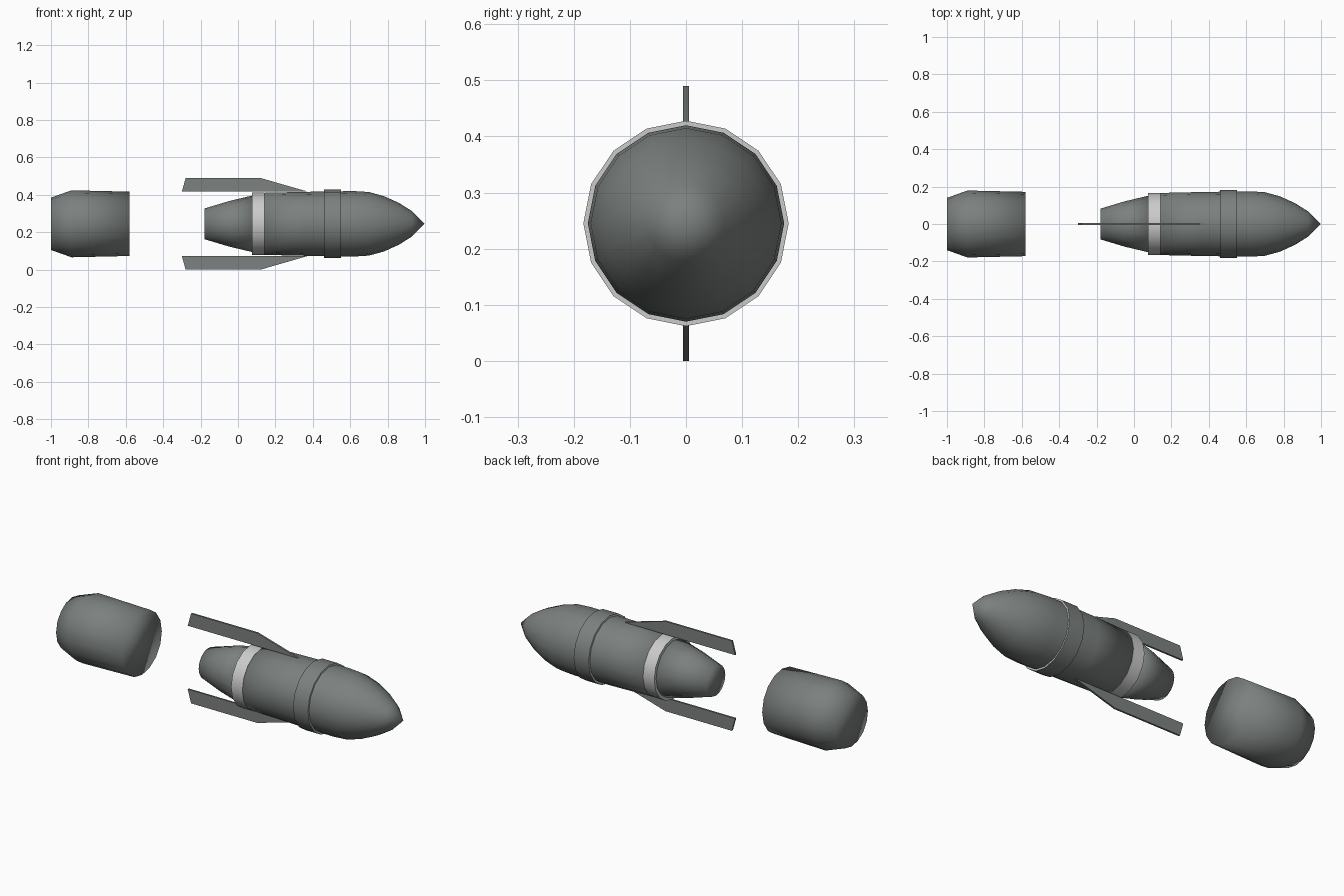
import bpy, bmesh, math

cube = bpy.data.objects.get("Cube")
if cube:
    bpy.data.objects.remove(cube, do_unlink=True)

AXIS_Z = 0.245
SIDES = 16


def material(name, color):
    m = bpy.data.materials.new(name)
    m.use_nodes = True
    m.diffuse_color = color
    bsdf = next(n for n in m.node_tree.nodes if n.type == "BSDF_PRINCIPLED")
    bsdf.inputs["Base Color"].default_value = color
    return m


steel = material("dark_steel", (0.2, 0.22, 0.213, 1))
pale = material("pale_grey", (0.6, 0.6, 0.6, 1))


def finish(name, bm, mats, angle):
    bmesh.ops.recalc_face_normals(bm, faces=bm.faces)
    mesh = bpy.data.meshes.new(name)
    bm.to_mesh(mesh)
    bm.free()
    for m in mats:
        mesh.materials.append(m)
    ob = bpy.data.objects.new(name, mesh)
    bpy.context.collection.objects.link(ob)
    bpy.ops.object.select_all(action="DESELECT")
    ob.select_set(True)
    bpy.context.view_layer.objects.active = ob
    if angle is None:
        bpy.ops.object.shade_smooth()
    else:
        bpy.ops.object.shade_smooth_by_angle(angle=math.radians(angle))
    return ob


def lathe(name, profile, mats, closed=False, angle=None):
    """Spin (x, radius) points around the long axis."""
    bm = bmesh.new()
    rings = []
    for x, r in profile:
        ring = []
        for i in range(SIDES):
            a = math.tau * i / SIDES
            ring.append(bm.verts.new((x, r * math.sin(a), AXIS_Z + r * math.cos(a))))
        rings.append(ring)
    pairs = list(zip(rings, rings[1:]))
    if closed:
        pairs.append((rings[-1], rings[0]))
    else:
        bm.faces.new(rings[0])
        bm.faces.new(rings[-1])
    for a, b in pairs:
        for i in range(SIDES):
            j = (i + 1) % SIDES
            bm.faces.new((a[i], a[j], b[j], b[i]))
    bmesh.ops.remove_doubles(bm, verts=bm.verts, dist=0.0005)
    bm.normal_update()
    # Faces square to the axis take the second material, if there is one
    if len(mats) > 1:
        for f in bm.faces:
            f.material_index = int(abs(f.normal.x) > 0.9)
    return finish(name, bm, mats, angle)


# Pointed front body
lathe("nose_body", [(0.14, 0.166), (0.36, 0.171), (0.62, 0.175), (0.70, 0.17),
                    (0.78, 0.148), (0.86, 0.112), (0.93, 0.068), (0.998, 0.0)], [steel])

# Tapered rear section
lathe("tail_cone", [(-0.18, 0.082), (-0.05, 0.121), (0.08, 0.152)], [steel])

# Pale band between the two sections
lathe("pale_band", [(0.075, 0.14), (0.075, 0.167), (0.143, 0.167), (0.143, 0.14)],
      [pale], closed=True, angle=40)

# Raised collar with pale rims
lathe("collar", [(0.46, 0.16), (0.46, 0.183), (0.55, 0.183), (0.55, 0.16)],
      [steel, pale], closed=True, angle=40)

# Separate casing behind the body
lathe("rear_casing", [(-1.0, 0.14), (-0.89, 0.179), (-0.58, 0.172)], [steel])


# Upper and lower fins
def fin(name, side):
    bm = bmesh.new()
    outline = [(-0.30, 0.173), (-0.28, 0.245), (0.12, 0.245), (0.37, 0.173)]
    base = bm.faces.new([bm.verts.new((x, -0.005, AXIS_Z + side * h)) for x, h in outline])
    out = bmesh.ops.extrude_face_region(bm, geom=[base])
    moved = [v for v in out["geom"] if isinstance(v, bmesh.types.BMVert)]
    bmesh.ops.translate(bm, verts=moved, vec=(0, 0.01, 0))
    finish(name, bm, [steel], 30)


fin("upper_fin", 1)
fin("lower_fin", -1)
